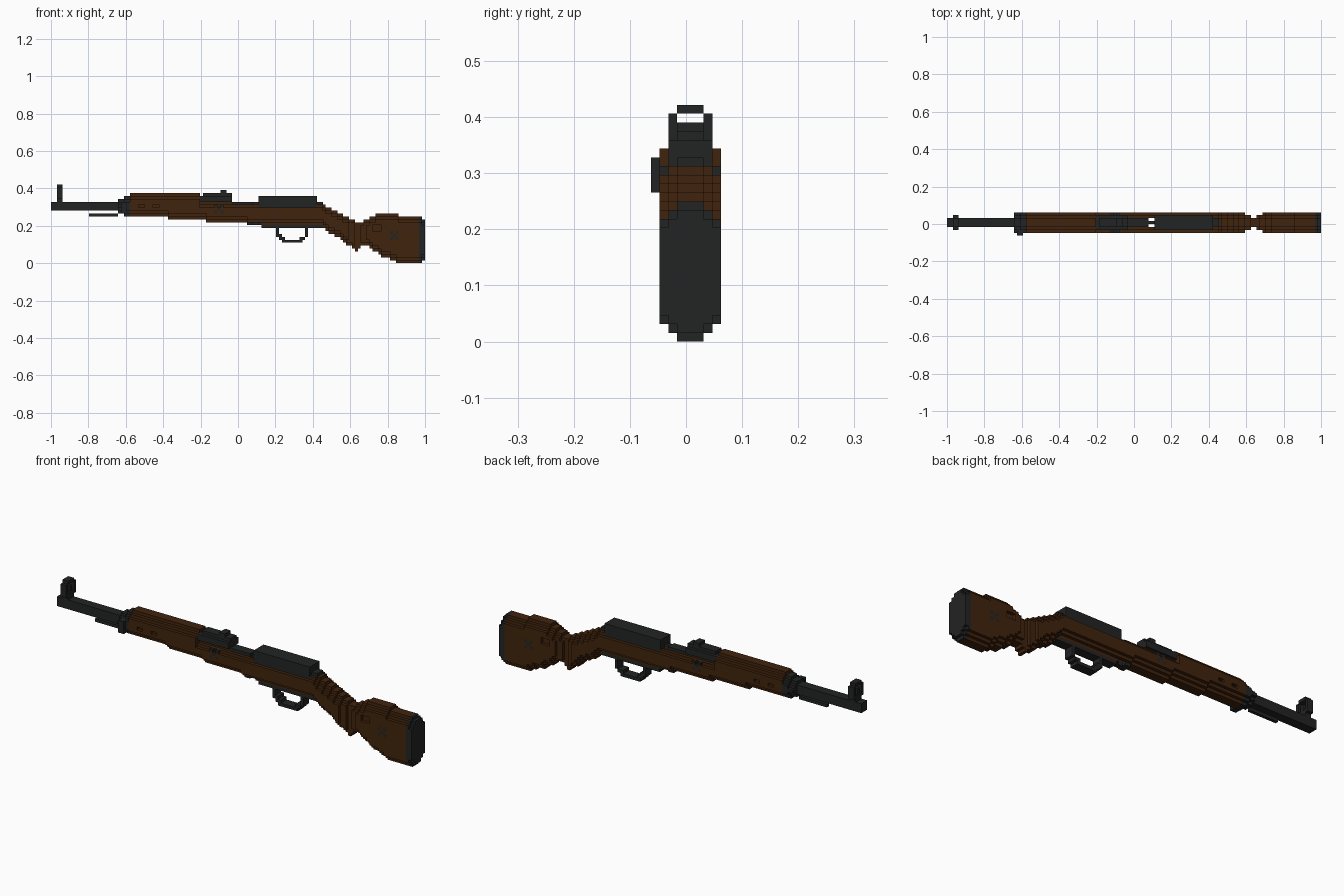
import bpy

if "Cube" in bpy.data.objects:
    bpy.data.objects.remove(bpy.data.objects["Cube"])

S = 1 / 64           # size of one block; the model is 128 blocks long
MID = 3              # middle block across the width
vox = {}             # (i, j, k) -> part name; later parts replace earlier ones


def material(name, rgb):
    m = bpy.data.materials.new(name)
    m.diffuse_color = (*rgb, 1)
    m.use_nodes = True
    m.node_tree.nodes["Principled BSDF"].inputs["Base Color"].default_value = m.diffuse_color
    return m


WOOD = material("dark brown wood", (0.053, 0.017, 0.004))
STEEL = material("blackened steel", (0.0165, 0.017, 0.0175))


def box(part, i, j, k):
    """Fill inclusive block ranges; part None carves them away."""
    for a in range(i[0], i[1] + 1):
        for b in range(j[0], j[1] + 1):
            for c in range(k[0], k[1] + 1):
                if part:
                    vox[a, b, c] = part
                else:
                    vox.pop((a, b, c), None)


def lerp(points, i):
    for (a, va), (b, vb) in zip(points, points[1:]):
        if a <= i <= b:
            return round(va + (vb - va) * (i - a) / (b - a))
    return round(points[-1][1])


def rounded(part, i, lo, hi, half):
    """One slice whose top and bottom edges step inwards."""
    for k in range(lo, hi):
        w = min(half, 1 + min(k - lo, hi - 1 - k))
        box(part, (i, i), (MID - w, MID + w), (k, k))


# Wooden stock: side profile swept with a stepped round section
TOP = [(27, 24), (50, 24), (51, 21), (92, 21), (93, 20), (104, 14), (106, 14),
       (111, 17), (118, 17), (119, 16), (125, 16)]
BOTTOM = [(27, 16), (39, 16), (40, 15), (52, 15), (53, 14), (66, 14), (67, 13), (92, 13),
          (94, 11), (99, 8), (101, 6), (103, 5), (104, 4), (105, 5), (107, 6), (109, 5),
          (112, 3), (114, 2), (117, 1), (119, 0), (125, 0)]
WAIST = {102: 2, 103: 2, 104: 1, 105: 1, 106: 2, 107: 2}
for i in range(27, 126):
    rounded("stock", i, lerp(BOTTOM, i), lerp(TOP, i), WAIST.get(i, 3))

# Butt plate
rounded("butt_plate", 126, 0, 16, 3)
rounded("butt_plate", 127, 1, 15, 3)

# Front cap with side lug
for i in (23, 24):
    rounded("front_cap", i, 17, 22, 3)
for i in (25, 26):
    rounded("front_cap", i, 16, 23, 3)
box("front_cap", (24, 25), (-1, -1), (17, 20))
box("front_cap", (24, 25), (0, 0), (17, 20))

# Barrel and cleaning rod
box("barrel", (0, 22), (2, 4), (18, 20))
box("barrel", (62, 70), (2, 4), (20, 20))
box("cleaning_rod", (13, 22), (3, 3), (16, 16))

# Hooded front sight
box("front_sight", (2, 3), (2, 4), (21, 22))
box("front_sight", (2, 3), (1, 1), (22, 25))
box("front_sight", (2, 3), (5, 5), (22, 25))
box("front_sight", (2, 3), (2, 4), (26, 26))
box("front_sight", (2, 3), (3, 3), (23, 24))

# Rear sight
box("rear_sight", (51, 61), (1, 5), (21, 22))
box("rear_sight", (52, 61), (2, 4), (23, 23))
box("rear_sight", (58, 59), (2, 4), (24, 24))

# Receiver with rear tang
box("receiver", (71, 90), (1, 5), (19, 21))
box("receiver", (71, 90), (1, 5), (22, 22))
box("receiver", (91, 92), (2, 4), (19, 20))

# Floor plate under the stock
box("floor_plate", (67, 71), (2, 4), (13, 13))
box("floor_plate", (72, 92), (2, 4), (12, 12))

# Trigger guard loop
for i, lo, hi in ((77, 9, 11), (78, 8, 9), (79, 7, 8), (86, 8, 8), (85, 7, 8), (87, 9, 11)):
    box("trigger_guard", (i, i), (2, 4), (lo, hi))
box("trigger_guard", (79, 85), (2, 4), (7, 7))

# Side details on both faces: slots, sling recess, bolt crosses
for j in (0, 6):
    for i in (30, 35):
        box(None, (i, i + 1), (j, j), (19, 19))
    box(None, (110, 112), (j, j), (11, 12))
    for ci, ck in ((57, 18), (117, 9)):
        for d in (-1, 0, 1):
            box("bolts", (ci + d, ci + d), (j, j), (ck + d, ck + d))
            box("bolts", (ci + d, ci + d), (j, j), (ck - d, ck - d))

# Narrow gaps in front of the receiver
for j in (2, 4):
    box(None, (69, 70), (j, j), (0, 26))

# Outer faces of every part
FACES = {(1, 0, 0): ((1, 0, 0), (1, 1, 0), (1, 1, 1), (1, 0, 1)),
         (-1, 0, 0): ((0, 0, 0), (0, 0, 1), (0, 1, 1), (0, 1, 0)),
         (0, 1, 0): ((0, 1, 0), (0, 1, 1), (1, 1, 1), (1, 1, 0)),
         (0, -1, 0): ((0, 0, 0), (1, 0, 0), (1, 0, 1), (0, 0, 1)),
         (0, 0, 1): ((0, 0, 1), (1, 0, 1), (1, 1, 1), (0, 1, 1)),
         (0, 0, -1): ((0, 0, 0), (0, 1, 0), (1, 1, 0), (1, 0, 0))}
for part in dict.fromkeys(vox.values()):
    index, faces = {}, []
    for (i, j, k), name in vox.items():
        if name != part:
            continue
        for (a, b, c), corners in FACES.items():
            if (i + a, j + b, k + c) not in vox:
                faces.append([index.setdefault((i + x, j + y, k + z), len(index))
                              for x, y, z in corners])
    if not faces:
        continue
    mesh = bpy.data.meshes.new(part)
    mesh.from_pydata([(x * S - 1, (y - 3) * S, z * S) for x, y, z in index], [], faces)
    mesh.materials.append(WOOD if part == "stock" else STEEL)
    bpy.context.collection.objects.link(bpy.data.objects.new(part, mesh))
